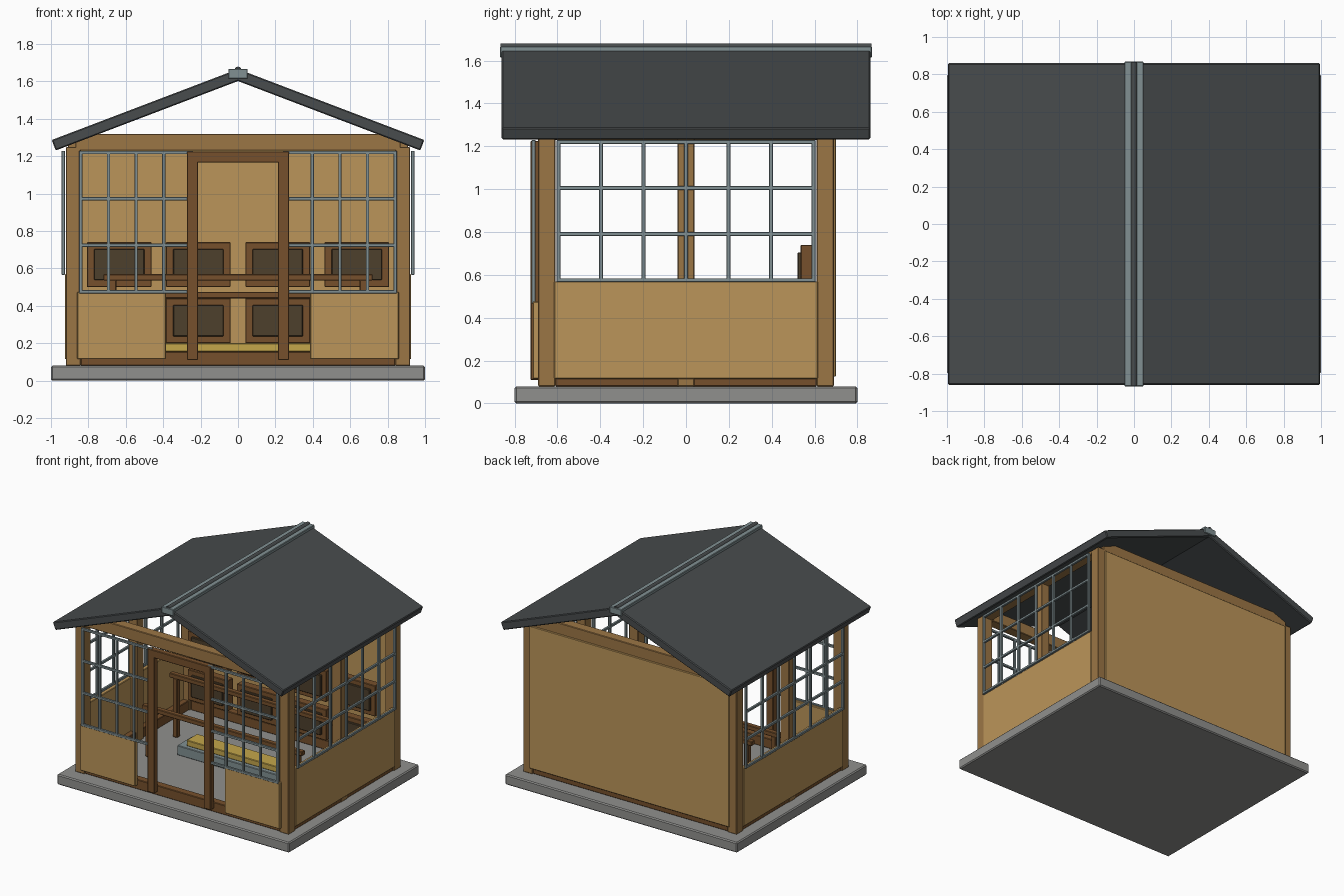
import bpy, math

if "Cube" in bpy.data.objects:
    bpy.data.objects.remove(bpy.data.objects["Cube"])

def mat(name, rgb):
    m = bpy.data.materials.new(name)
    m.diffuse_color = (*rgb, 1)
    m.use_nodes = True
    m.node_tree.nodes["Principled BSDF"].inputs["Base Color"].default_value = m.diffuse_color
    return m

WOOD = mat("wood", (0.33, 0.18, 0.06))
DARK = mat("dark_wood", (0.18, 0.08, 0.025))
WALL = mat("wall_panel", (0.50, 0.30, 0.10))
ROOF = mat("roof_slate", (0.065, 0.072, 0.075))
METAL = mat("grey_metal", (0.22, 0.28, 0.29))
STONE = mat("stone", (0.28, 0.28, 0.27))
INSET = mat("inset_panel", (0.075, 0.05, 0.025))
GOLD = mat("yellow_mat", (0.55, 0.38, 0.07))

def box(name, x, y, z, material, bevel=0.004):
    """Box from (min, max) ranges on each axis."""
    bpy.ops.mesh.primitive_cube_add(size=1, location=[(a + b) / 2 for a, b in (x, y, z)])
    o = bpy.context.object
    o.name = name
    o.scale = [b - a for a, b in (x, y, z)]
    bpy.ops.object.transform_apply(location=False, rotation=False, scale=True)
    o.data.materials.append(material)
    if bevel:
        b = o.modifiers.new("bevel", 'BEVEL')
        b.width = bevel
        b.segments = 1
    return o

def span(a, b, s):
    """Mirror a range when s is -1."""
    return (a, b) if s > 0 else (-b, -a)

def lattice(name, axis, u, v, depth, nu, nv):
    """Window grid of thin bars; u runs along axis, v is height."""
    r = 0.009
    def bar(n, ur, vr):
        args = (ur, depth, vr) if axis == 'x' else (depth, ur, vr)
        box(n, *args, METAL, 0.002)
    for i in range(nu + 1):
        c = u[0] + (u[1] - u[0]) * i / nu
        bar(name + "_upright", (c - r, c + r), v)
    for i in range(nv + 1):
        c = v[0] + (v[1] - v[0]) * i / nv
        bar(name + "_crossbar", (u[0] - r, u[1] + r), (c - r, c + r))

# Base slab
box("base_slab", (-1, 1), (-0.8, 0.8), (0, 0.08), STONE, 0.008)

for s in (-1, 1):
    # Posts, side beams and sills
    for t in (-1, 1):
        box("corner_post", span(0.84, 0.92, s), span(0.61, 0.69, t), (0.08, 1.25), WOOD)
    box("middle_post", span(0.84, 0.915, s), (-0.04, 0.04), (0.08, 1.24), WOOD)
    box("side_beam", span(0.84, 0.91, s), (-0.65, 0.65), (1.23, 1.30), WOOD)
    box("side_sill", span(0.85, 0.91, s), (-0.61, 0.61), (0.08, 0.155), DARK)
    # Gable end beams and sills
    box("end_beam", (-0.87, 0.87), span(0.61, 0.69, s), (1.23, 1.32), WOOD)
    box("end_sill", (-0.84, 0.84), span(0.62, 0.68, s), (0.08, 0.155), DARK)
    # Lower wall panels and windows
    box("side_panel", span(0.895, 0.926, s), (-0.615, 0.615), (0.115, 0.57), WALL)
    box("front_panel", span(0.385, 0.86, s), (-0.715, -0.685), (0.115, 0.475), WALL)
    lattice("side_window", 'y', (-0.595, 0.595), (0.575, 1.22), span(0.925, 0.943, s), 6, 3)
    lattice("front_window", 'x', span(0.25, 0.84, s), (0.475, 1.22), (-0.72, -0.702), 4, 3)
    # Door jambs
    box("door_jamb", span(0.213, 0.273, s), (-0.726, -0.68), (0.11, 1.225), DARK)
    # Roof slopes
    ang = math.atan2(0.375, 0.985)
    length, thick = 1.055, 0.06
    roof = box("roof_slope", (-length / 2, length / 2), (-0.86, 0.86), (-thick / 2, thick / 2), ROOF, 0.006)
    roof.rotation_euler.y = s * ang
    roof.location = (s * (length / 2 * math.cos(ang) - thick / 2 * math.sin(ang) + 0.01), 0,
                     1.662 - length / 2 * math.sin(ang) - thick / 2 * math.cos(ang))

box("back_wall", (-0.86, 0.86), (0.67, 0.70), (0.125, 1.235), WALL)
box("door_header", (-0.273, 0.273), (-0.726, -0.68), (1.165, 1.226), DARK)

# Ridge cap with a round ridge rod
box("ridge_cap", (-0.052, 0.052), (-0.868, 0.868), (1.615, 1.667), METAL)
bpy.ops.mesh.primitive_cylinder_add(vertices=12, radius=0.018, depth=1.73,
                                    location=(0, 0, 1.661), rotation=(math.pi / 2, 0, 0))
bpy.context.object.name = "ridge_rod"
bpy.context.object.data.materials.append(ROOF)

# Lockers along the back wall, two rows of four
for z in (0.20, 0.50):
    for cx in (-0.635, -0.2125, 0.2125, 0.635):
        box("locker", (cx - 0.173, cx + 0.173), (0.535, 0.60), (z, z + 0.24), DARK)
        box("locker_door", (cx - 0.135, cx + 0.135), (0.52, 0.54), (z + 0.037, z + 0.205), INSET)

# Interior rails on legs
for y, top, half in ((-0.18, 0.475, 0.69), (0.20, 0.57, 0.72)):
    box("rail", (-half, half), (y - 0.02, y + 0.02), (top - 0.035, top), DARK)
    for s in (-1, 1):
        box("rail_leg", span(half - 0.07, half - 0.03, s), (y - 0.02, y + 0.02), (0.08, top - 0.03), DARK)

# Low platform with a yellow mat
box("platform", (-0.49, 0.49), (-0.05, 0.14), (0.08, 0.155), METAL)
box("platform_mat", (-0.43, 0.43), (-0.02, 0.11), (0.155, 0.20), GOLD)
